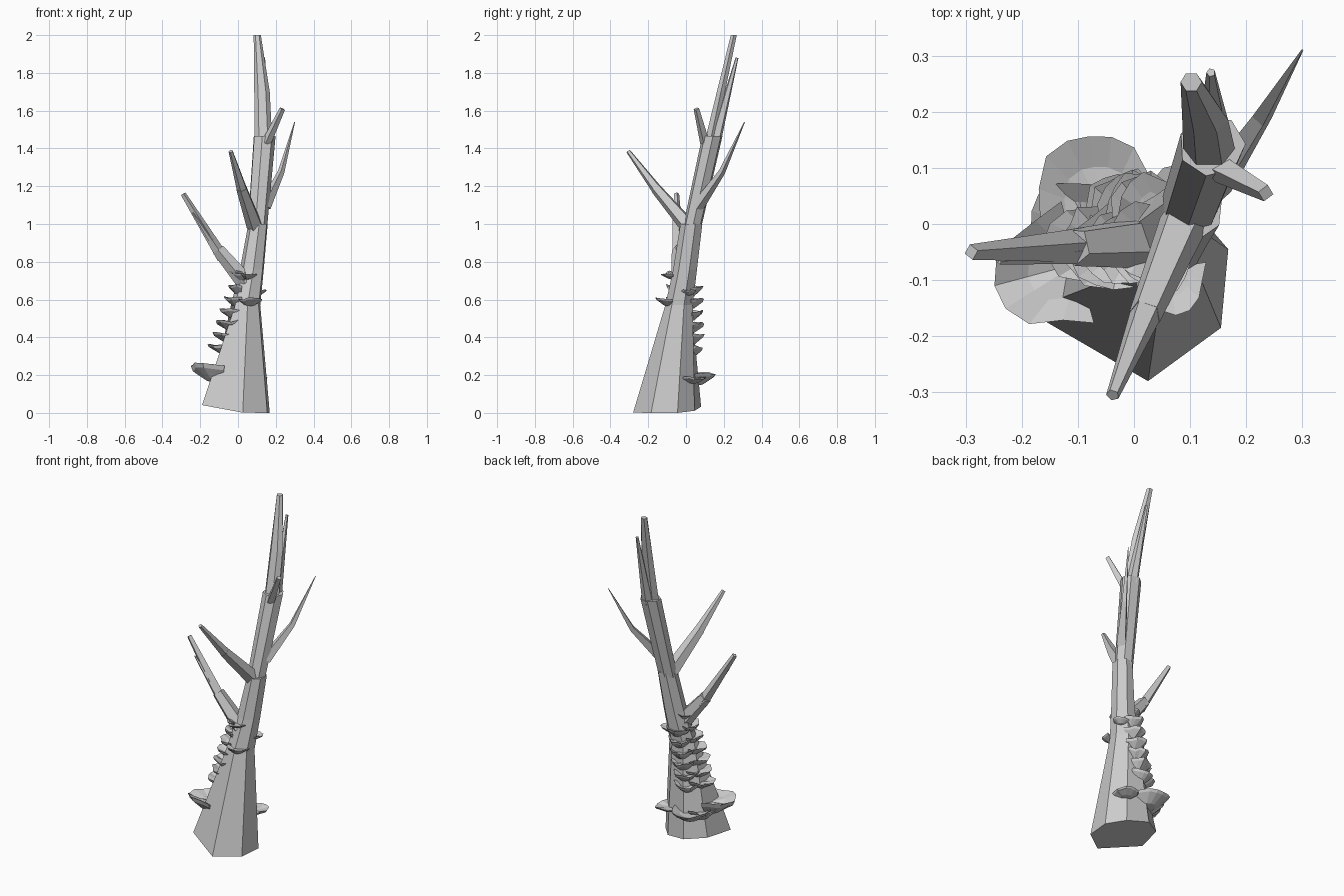
import bpy, bmesh, math, random
from mathutils import Vector

if "Cube" in bpy.data.objects:
    bpy.data.objects.remove(bpy.data.objects["Cube"])

random.seed(4)


def finish(name, bm):
    bmesh.ops.recalc_face_normals(bm, faces=bm.faces)
    me = bpy.data.meshes.new(name)
    bm.to_mesh(me)
    bm.free()
    ob = bpy.data.objects.new(name, me)
    bpy.context.collection.objects.link(ob)
    return ob


def loft(name, rings):
    """Skin a list of equal-length point rings and cap both ends."""
    bm = bmesh.new()
    vs = [[bm.verts.new(p) for p in r] for r in rings]
    n = len(vs[0])
    for a, b in zip(vs, vs[1:]):
        for i in range(n):
            j = (i + 1) % n
            bm.faces.new((a[i], a[j], b[j], b[i]))
    bm.faces.new(vs[0][::-1])
    bm.faces.new(vs[-1])
    return finish(name, bm)


def flat_ring(x, y, z, rx, ry, sides, start):
    return [(x + rx * math.cos(t), y + ry * math.sin(t), z)
            for t in (math.radians(start + 360 * k / sides) for k in range(sides))]


def limb(name, start, end, r0, r1, sides=4, bend=(0, 0, 0)):
    """Faceted tapering branch with one bend halfway."""
    a, b = Vector(start), Vector(end)
    d = (b - a).normalized()
    u = d.cross(Vector((0.3, 0.9, -0.3))).normalized()
    v = d.cross(u)
    rings = []
    for f in (0, 0.5, 1):
        p = a.lerp(b, f) + (Vector(bend) if f == 0.5 else Vector())
        r = r0 + (r1 - r0) * f
        rings.append([p + r * (u * math.cos(t) + v * math.sin(t))
                      for t in (0.3 + k * math.tau / sides for k in range(sides))])
    return loft(name, rings)


def shelf(name, x, y, z, heading, width, depth, thick=0.025, lift=0.02):
    """Bracket fungus: wavy half disc growing out of the trunk."""
    bm = bmesh.new()
    h = math.radians(heading)
    f, s = Vector((math.cos(h), math.sin(h), 0)), Vector((-math.sin(h), math.cos(h), 0))
    n = 8
    wave = [random.uniform(0.88, 1.08) for _ in range(n + 1)]
    bump = [random.uniform(-0.25, 0.25) * thick for _ in range(n + 1)]
    rows = []
    # each row: radius, height, share of rim ripple
    for rad, up, rip in ((0.12, 0, 0), (0.6, lift / 4, 1), (1, lift, 1),
                         (0.93, lift - thick / 2, 1), (0.45, -thick, 0), (0.12, -1.3 * thick, 0)):
        row = []
        for i in range(n + 1):
            t = math.pi * (i / n - 0.5)
            r = rad * (wave[i] if rip else 1)
            p = Vector((x, y, z + up + rip * bump[i]))
            row.append(bm.verts.new(p + f * math.cos(t) * depth * r + s * math.sin(t) * width / 2 * r))
        rows.append(row)
    for a, b in zip(rows, rows[1:] + rows[:1]):
        for i in range(n):
            bm.faces.new((a[i], a[i + 1], b[i + 1], b[i]))
    for k in (0, n):
        bm.faces.new([r[k] for r in rows])
    return finish(name, bm)


# flared lower trunk with a slightly uneven foot
foot = [(.025, -.28), (.155, -.185), (.168, -.045), (.09, .045), (-.04, .08), (-.15, .01), (-.19, -.155)]
base = [(x, y, max(0, .022 - .15 * x + .06 * y)) for x, y in foot]
loft("lower_trunk", [base,
                     flat_ring(.042, -.035, .57, .08, .075, 7, -84),
                     flat_ring(.075, -.003, .76, .065, .065, 7, -84),
                     flat_ring(.107, .03, 1, .053, .06, 7, -84)])

# upper trunk and its splintered top
loft("upper_trunk", [flat_ring(.1, .03, .97, .053, .05, 7, -100),
                     flat_ring(.139, .14, 1.465, .06, .055, 7, -100)])
loft("main_splinter", [flat_ring(.135, .125, 1.42, .047, .035, 6, -120),
                       flat_ring(.127, .185, 1.7, .041, .025, 6, -120),
                       flat_ring(.102, .253, 2, .019, .018, 6, -120)])
limb("rear_splinter", (.145, .155, 1.44), (.137, .27, 1.88), .032, .008, 5)

# branches: thick stub then thinner tip
limb("left_branch_stub", (.04, -.03, .69), (-.105, -.04, .865), .05, .035, 5)
limb("left_branch_tip", (-.08, -.037, .82), (-.29, -.05, 1.16), .032, .014)
limb("left_branch_splinter", (-.09, -.05, .84), (-.24, -.068, 1.06), .022, .004)
limb("front_branch_stub", (.09, .01, .99), (.02, -.16, 1.19), .045, .03, 5)
limb("front_branch_tip", (.025, -.148, 1.175), (-.038, -.305, 1.385), .03, .012, 5)
limb("right_branch", (.14, .06, 1.09), (.3, .31, 1.54), .034, .002, 4, (.008, .005, -.04))
limb("upper_branch", (.15, .1, 1.43), (.235, .055, 1.61), .026, .015)

# large bracket fungi around the foot
shelf("foot_fungus_back", -.055, .02, .18, 100, .22, .155, .03, .03)
shelf("foot_fungus_left", -.1, -.07, .22, 195, .22, .15, .05, .035)
shelf("foot_fungus_between", -.09, -.01, .18, 160, .16, .1, .03, .03)
shelf("foot_fungus_right", .08, .03, .18, 50, .14, .09, .02, .01)

# stacked fungi climb the back left, alternating between the two flanks
tiers = 7
for i in range(tiers):
    g = i / (tiers - 1)
    z = .33 + .38 * g
    x = -.05 + .08 * g
    shelf(f"stack_fungus_left_{i + 1}", x, -.04, z + .01, 185 + random.uniform(-15, 15),
          .16 - .03 * g, .105 - .04 * g)
    if i < tiers - 1:
        shelf(f"stack_fungus_back_{i + 1}", x + .03, .005, z, 105 + random.uniform(-12, 12),
              .14, .095 - .01 * g, .03)

# small fungi on the front and at the top of the stack
shelf("front_fungus", .06, -.08, .59, -80, .13, .085, .02, .015)
shelf("right_fungus", .1, .01, .64, 30, .09, .05, .015, .01)
shelf("top_fungus_front", .05, -.06, .725, -100, .1, .07, .015, .01)
shelf("top_fungus_left", .03, -.03, .73, 175, .14, .085, .015, .02)
